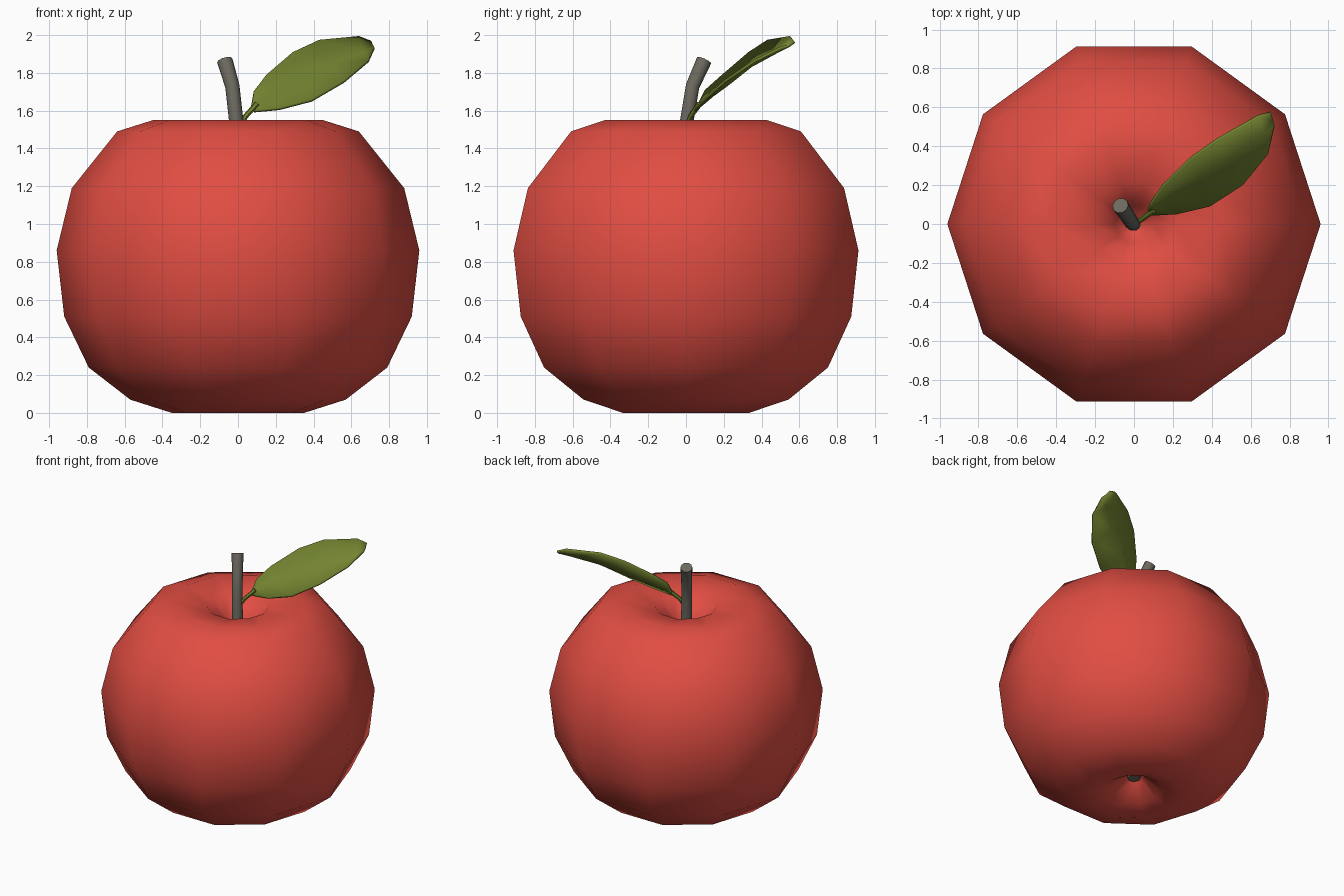
import bpy, bmesh, math
from mathutils import Vector

cube = bpy.data.objects.get("Cube")
if cube:
    bpy.data.objects.remove(cube, do_unlink=True)


def material(name, rgb):
    m = bpy.data.materials.new(name)
    m.use_nodes = True
    m.diffuse_color = (*rgb, 1)
    bsdf = next(n for n in m.node_tree.nodes if n.type == 'BSDF_PRINCIPLED')
    bsdf.inputs["Base Color"].default_value = (*rgb, 1)
    return m


def loft(name, rings, mat, closed=True, caps=True, sharp=None):
    """Join successive rows of points with quads."""
    bm = bmesh.new()
    rows = [[bm.verts.new(p) for p in ring] for ring in rings]
    for low, high in zip(rows, rows[1:]):
        n = len(low)
        for i in range(n if closed else n - 1):
            j = (i + 1) % n
            bm.faces.new((low[i], low[j], high[j], high[i]))
    if caps:
        bm.faces.new(rows[0][::-1])
        bm.faces.new(rows[-1])
    mesh = bpy.data.meshes.new(name)
    bm.to_mesh(mesh)
    bm.free()
    mesh.materials.append(mat)
    obj = bpy.data.objects.new(name, mesh)
    bpy.context.collection.objects.link(obj)
    mesh.shade_smooth()
    if sharp:
        bpy.ops.object.select_all(action='DESELECT')
        obj.select_set(True)
        bpy.context.view_layer.objects.active = obj
        bpy.ops.object.shade_smooth_by_angle(angle=math.radians(sharp))
    return obj


def circle(centre, radius, sides, direction=(0, 0, 1)):
    turn = Vector((0, 0, 1)).rotation_difference(Vector(direction))
    angles = [math.tau * i / sides for i in range(sides)]
    return [Vector(centre) + turn @ Vector((radius * math.cos(a), radius * math.sin(a), 0))
            for a in angles]


def tube(name, path, radii, sides, mat):
    pts = [Vector(p) for p in path]
    rings = []
    for i, p in enumerate(pts):
        direction = pts[min(i + 1, len(pts) - 1)] - pts[max(i - 1, 0)]
        rings.append(circle(p, radii[i], sides, direction))
    return loft(name, rings, mat, sharp=50)


red = material("apple red", (0.75, 0.075, 0.055))
green = material("leaf green", (0.17, 0.23, 0.03))
grey = material("stem grey brown", (0.15, 0.14, 0.115))

# Fruit: ten-sided turned profile with a dimple at each end
profile = [(0.03, 0.2), (0.08, 0.13), (0.2, 0.04), (0.35, 0), (0.57, 0.07),
           (0.79, 0.24), (0.92, 0.51), (0.96, 0.86), (0.88, 1.19), (0.64, 1.49),
           (0.45, 1.55), (0.22, 1.51), (0.1, 1.4), (0.03, 1.25)]
loft("fruit_body", [circle((0, 0, z), r, 10) for r, z in profile], red)

# Stem, bent backwards, and the small blossom end underneath
tube("stem", [(0, 0, 1.2), (-0.01, 0.005, 1.55), (-0.03, 0.035, 1.73), (-0.07, 0.095, 1.865)],
     [0.036, 0.038, 0.038, 0.042], 10, grey)
tube("blossom_end", [(0, 0, 0.13), (0, 0, 0.25)], [0.045, 0.045], 10, grey)

# Leaf stalk
tube("leaf_stalk", [(0, 0, 1.5), (0.04, 0.025, 1.57), (0.1, 0.07, 1.635)],
     [0.014, 0.014, 0.016], 6, green)

# Leaf: back edge and front edge points, with a sunken midrib between them
edges = [((0.075, 0.06, 1.63), (0.085, 0.045, 1.6)),
         ((0.09, 0.1, 1.71), (0.13, 0.045, 1.605)),
         ((0.15, 0.19, 1.79), (0.22, 0.05, 1.615)),
         ((0.29, 0.33, 1.91), (0.39, 0.09, 1.66)),
         ((0.43, 0.43, 1.975), (0.56, 0.2, 1.76)),
         ((0.64, 0.55, 1.995), (0.69, 0.36, 1.87)),
         ((0.705, 0.57, 1.97), (0.72, 0.5, 1.94))]
along = Vector((0.64, 0.5, 0.35))
rows = []
for back, front in edges:
    a, b = Vector(back), Vector(front)
    sink = (b - a).cross(along).normalized() * (b - a).length * 0.1
    rows.append([a, (a + b) / 2 - sink, b])
leaf = loft("leaf", rows, green, closed=False, caps=False)
thick = leaf.modifiers.new("thickness", 'SOLIDIFY')
thick.thickness = 0.015
